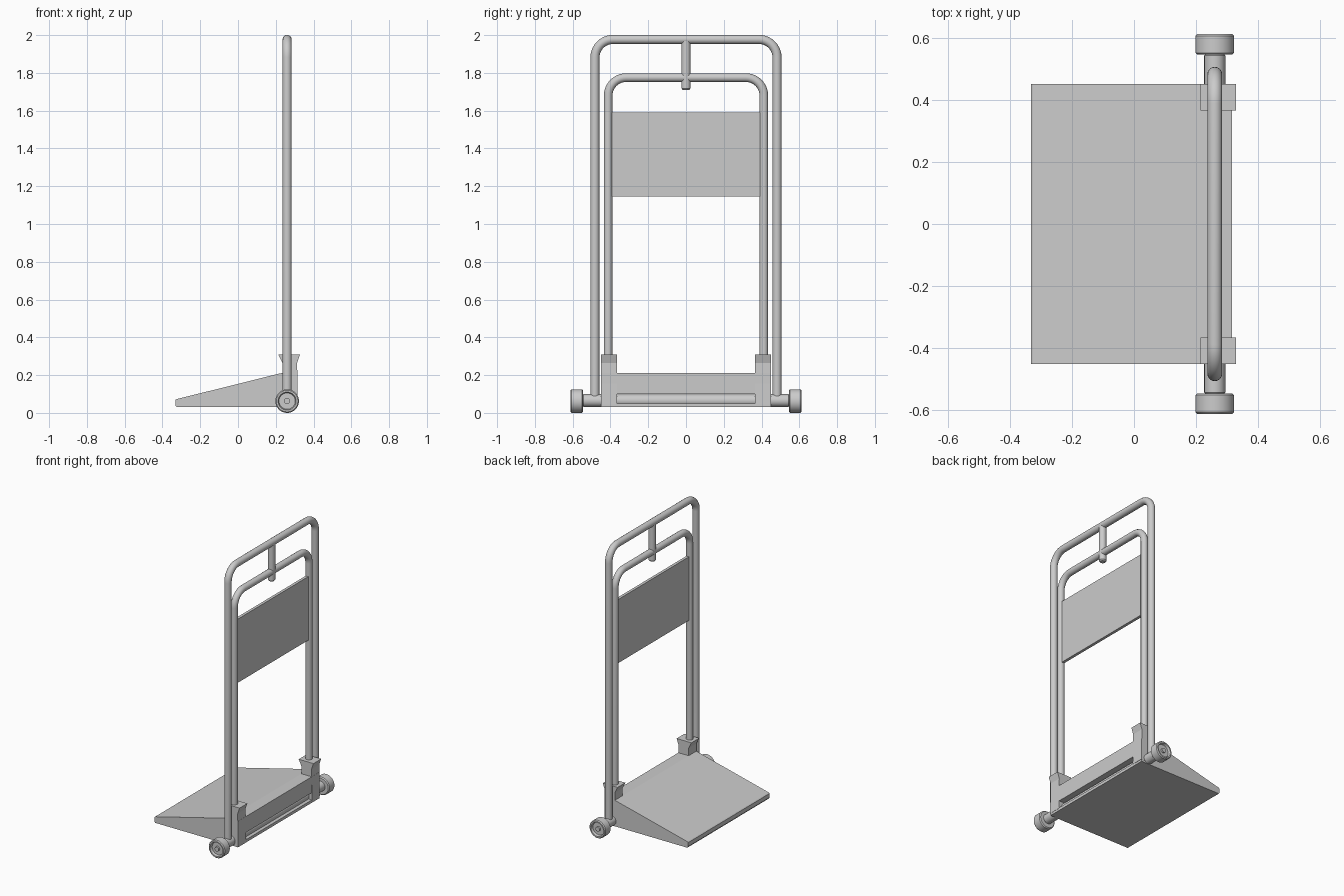
import bpy, bmesh, math
from mathutils import Matrix, Vector

if "Cube" in bpy.data.objects:
    bpy.data.objects.remove(bpy.data.objects["Cube"])

X = 0.26  # plane of the upright frame


def finish(name, bm, smooth=True):
    bmesh.ops.recalc_face_normals(bm, faces=bm.faces)
    me = bpy.data.meshes.new(name)
    bm.to_mesh(me)
    bm.free()
    ob = bpy.data.objects.new(name, me)
    bpy.context.collection.objects.link(ob)
    if smooth:
        activate(ob)
        bpy.ops.object.shade_smooth_by_angle(angle=math.radians(35))
    return ob


def activate(ob):
    bpy.ops.object.select_all(action='DESELECT')
    ob.select_set(True)
    bpy.context.view_layer.objects.active = ob


def extrude_profile(name, pts, y0, y1):
    """Extrude an x-z outline along y."""
    bm = bmesh.new()
    f = bm.faces.new([bm.verts.new((x, y0, z)) for x, z in pts])
    ext = bmesh.ops.extrude_face_region(bm, geom=[f])
    vs = [v for v in ext['geom'] if isinstance(v, bmesh.types.BMVert)]
    bmesh.ops.translate(bm, verts=vs, vec=(0, y1 - y0, 0))
    return finish(name, bm, False)


def box(name, lo, hi):
    return extrude_profile(name, [(lo[0], lo[2]), (hi[0], lo[2]), (hi[0], hi[2]), (lo[0], hi[2])], lo[1], hi[1])


def lathe(name, profile, axis, origin, n=40):
    """Spin (radius, distance) points about an axis through origin."""
    bm = bmesh.new()
    vs = [bm.verts.new((r, 0, d)) for r, d in profile]
    es = [bm.edges.new(p) for p in zip(vs, vs[1:])]
    bmesh.ops.spin(bm, geom=vs + es, axis=(0, 0, 1), cent=(0, 0, 0), angle=math.tau, steps=n)
    bmesh.ops.remove_doubles(bm, verts=bm.verts, dist=1e-5)
    rot = Vector((0, 0, 1)).rotation_difference(Vector(axis)).to_matrix().to_4x4()
    bm.transform(Matrix.Translation(origin) @ rot)
    return finish(name, bm)


def hoop(name, half, z0, z1, bend, radius):
    """Inverted-U tube with rounded upper corners."""
    arc = [(half - bend + bend * math.cos(a), z1 - bend + bend * math.sin(a))
           for a in [math.pi / 2 * i / 10 for i in range(11)]]
    right = [(half, z0)] + arc
    path = right + [(-y, z) for y, z in reversed(right)]
    cu = bpy.data.curves.new(name, 'CURVE')
    cu.dimensions = '3D'
    cu.bevel_depth = radius
    cu.bevel_resolution = 6
    cu.use_fill_caps = True
    sp = cu.splines.new('POLY')
    sp.points.add(len(path) - 1)
    for p, (y, z) in zip(sp.points, path):
        p.co = (X, y, z, 1)
    ob = bpy.data.objects.new(name, cu)
    bpy.context.collection.objects.link(ob)
    activate(ob)
    bpy.ops.object.convert(target='MESH')
    bpy.ops.object.shade_smooth_by_angle(angle=math.radians(35))


# Tubular frames, joining post and back panel
hoop("outer_frame", 0.482, 0.07, 1.977, 0.095, 0.024)
hoop("inner_frame", 0.412, 0.28, 1.775, 0.095, 0.023)
lathe("joining_post", [(0, 0), (0.017, 0), (0.024, 0.008), (0.024, 0.26), (0, 0.26)], (0, 0, 1), (X, 0, 1.71))
box("back_panel", (X - 0.01, -0.395, 1.145), (X + 0.01, 0.395, 1.59))

# Wedge-shaped load plate with a slot along its rear face
base = extrude_profile("wedge_base", [(-0.325, 0.03), (-0.332, 0.04), (-0.332, 0.068), (-0.325, 0.073),
                                      (0.235, 0.212), (0.315, 0.212), (0.315, 0.03)], -0.45, 0.45)
cutter = box("slot_cutter", (0.25, -0.365, 0.05), (0.4, 0.365, 0.10))
mod = base.modifiers.new("slot", 'BOOLEAN')
mod.operation = 'DIFFERENCE'
mod.solver = 'EXACT'
mod.object = cutter
activate(base)
bpy.ops.object.modifier_apply(modifier="slot")
bpy.data.objects.remove(cutter)

# Axle through both wheels
lathe("axle", [(0, -0.55), (0.027, -0.55), (0.034, -0.542), (0.034, 0.542), (0.027, 0.55), (0, 0.55)],
      (0, 1, 0), (X, 0, 0.065))

# Wheel outline: rounded tread, recessed face and small hub cap
wheel = [(0, 0), (0.056, 0), (0.0625, 0.006), (0.0625, 0.06), (0.057, 0.066), (0.048, 0.066),
         (0.043, 0.05), (0.016, 0.05), (0.016, 0.062), (0, 0.062)]
for side, s in (("left", -1), ("right", 1)):
    lathe(side + "_wheel", wheel, (0, s, 0), (X, s * 0.545, 0.0625))
    # Flared socket holding the inner frame
    extrude_profile(side + "_socket", [(0.235, 0.045), (0.317, 0.045), (0.313, 0.265), (0.328, 0.308),
                                       (0.214, 0.308), (0.235, 0.265)], s * 0.365, s * 0.451)
